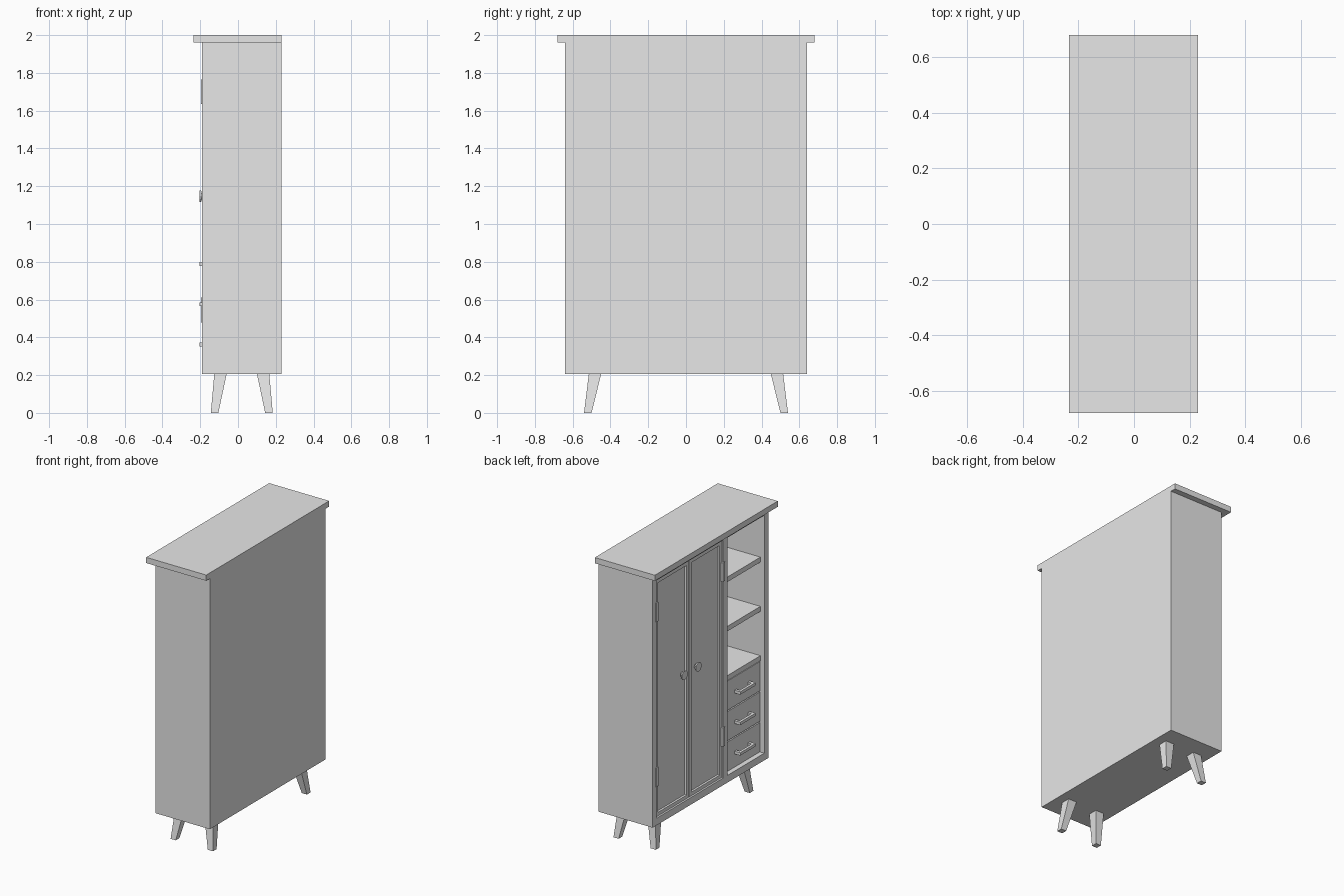
import bpy, bmesh, math
from mathutils import Matrix, Vector

old = bpy.data.objects.get("Cube")
if old:
    bpy.data.objects.remove(old, do_unlink=True)

grey = bpy.data.materials.new("plain_grey")
grey.use_nodes = True
grey.diffuse_color = (0.8, 0.8, 0.8, 1)
grey.node_tree.nodes["Principled BSDF"].inputs["Base Color"].default_value = grey.diffuse_color


def finish(name, bm):
    bmesh.ops.recalc_face_normals(bm, faces=bm.faces)
    mesh = bpy.data.meshes.new(name)
    bm.to_mesh(mesh)
    bm.free()
    mesh.materials.append(grey)
    obj = bpy.data.objects.new(name, mesh)
    bpy.context.collection.objects.link(obj)
    return obj


def add_box(bm, x, y, z):
    """Box spanning the (low, high) pairs x, y, z."""
    size = [b - a for a, b in (x, y, z)]
    mid = [(a + b) / 2 for a, b in (x, y, z)]
    bmesh.ops.create_cube(bm, size=1, matrix=Matrix.Translation(mid) @ Matrix.Diagonal((*size, 1)))


def box(name, x, y, z):
    bm = bmesh.new()
    add_box(bm, x, y, z)
    return finish(name, bm)


def add_rod(bm, x0, x1, y, z, r0, r1, sides=12):
    """Round rod along x, radius r0 at x0 and r1 at x1."""
    place = Matrix.Translation(((x0 + x1) / 2, y, z)) @ Matrix.Rotation(math.pi / 2, 4, "Y")
    bmesh.ops.create_cone(bm, cap_ends=True, segments=sides, radius1=r0, radius2=r1,
                          depth=x1 - x0, matrix=place)


FRONT, BACK = -0.19, 0.23
SIDE, WALL = 0.64, 0.045
BASE, CEILING = 0.205, 1.96
LOW, HIGH = BASE + 0.05, CEILING - 0.04
INNER = SIDE - WALL
DIV = (-0.19, -0.14)
RECESS = FRONT + 0.03

# Carcass boards
box("top_slab", (-0.235, BACK), (-0.68, 0.68), (CEILING, 2.0))
box("left_wall", (FRONT, BACK), (INNER, SIDE), (BASE, CEILING))
box("right_wall", (FRONT, BACK), (-SIDE, -INNER), (BASE, CEILING))
box("bottom_board", (FRONT, BACK), (-INNER, INNER), (BASE, LOW))
box("top_rail", (FRONT, BACK), (-INNER, INNER), (HIGH, CEILING))
box("back_panel", (BACK - 0.02, BACK), (-INNER, INNER), (LOW, HIGH))
box("divider", (FRONT, BACK - 0.02), DIV, (LOW, HIGH))

# Open shelves
for i, top in enumerate((0.93, 1.275, 1.62)):
    box(f"shelf_{i + 1}", (RECESS, BACK - 0.02), (-INNER, DIV[0]), (top - 0.035, top))


# Doors with a sunken panel
def door(name, y0, y1):
    bm = bmesh.new()
    add_box(bm, (FRONT + 0.008, FRONT + 0.035), (y0, y1), (LOW + 0.004, HIGH - 0.004))
    bm.normal_update()
    face = [f for f in bm.faces if f.normal.x < -0.9]
    bmesh.ops.inset_region(bm, faces=face, thickness=0.035)
    bmesh.ops.inset_region(bm, faces=face, thickness=0.006, depth=-0.01)
    finish(name, bm)


middle = (INNER + DIV[1]) / 2
door("left_door", middle + 0.003, INNER - 0.003)
door("right_door", DIV[1] + 0.003, middle - 0.003)

# Door knobs and hinges
for name, s, edge in (("left", 1, INNER), ("right", -1, DIV[1])):
    bm = bmesh.new()
    y = middle + s * 0.077
    add_rod(bm, FRONT - 0.002, FRONT + 0.01, y, 1.147, 0.016, 0.016)
    add_rod(bm, FRONT - 0.014, FRONT - 0.002, y, 1.147, 0.032, 0.028)
    finish(name + "_knob", bm)
    for level, z in (("lower", 0.545), ("upper", 1.7)):
        box(f"{name}_{level}_hinge", (FRONT - 0.006, FRONT + 0.01),
            (edge - 0.012, edge + 0.012), (z - 0.066, z + 0.066))

# Drawers with bar handles
pitch = (0.895 - LOW) / 3
yc = (DIV[0] - INNER) / 2
for i in range(3):
    z0 = LOW + i * pitch
    box(f"drawer_{i + 1}", (RECESS, BACK - 0.03), (-INNER + 0.004, DIV[0] - 0.004),
        (z0 + 0.004, z0 + pitch - 0.004))
    zc = z0 + pitch / 2
    bm = bmesh.new()
    add_box(bm, (FRONT - 0.015, FRONT + 0.003), (yc - 0.085, yc + 0.085), (zc - 0.01, zc + 0.01))
    for s in (-1, 1):
        add_box(bm, (FRONT, RECESS + 0.002), sorted((yc + s * 0.085, yc + s * 0.065)),
                (zc - 0.01, zc + 0.01))
    finish(f"drawer_handle_{i + 1}", bm)


# Splayed tapered legs
for xname, sx in (("front", -1), ("back", 1)):
    for yname, sy in (("right", -1), ("left", 1)):
        bm = bmesh.new()
        bmesh.ops.create_cube(bm, size=1)
        for v in bm.verts:
            up = v.co.z > 0
            half = 0.0325 if up else 0.02
            cx, cy = (0.113, 0.482) if up else (0.144, 0.52)
            v.co = Vector((0.02 + sx * cx + math.copysign(half, v.co.x),
                           sy * cy + math.copysign(half, v.co.y), BASE if up else 0))
        finish(f"{xname}_{yname}_leg", bm)
